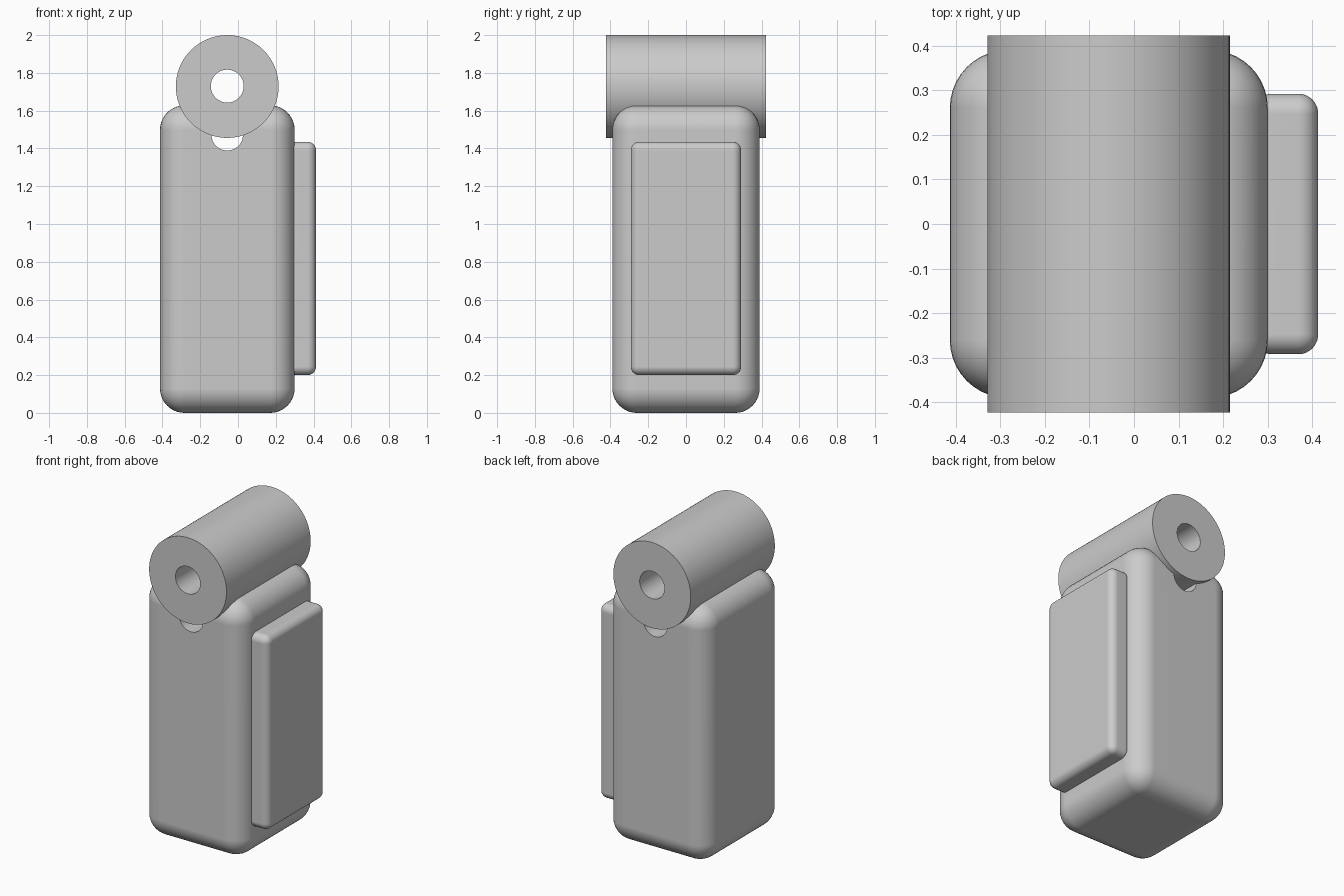
import bpy
import math

cube = bpy.data.objects.get("Cube")
if cube:
    bpy.data.objects.remove(cube, do_unlink=True)

grey = bpy.data.materials.new("plain_grey")
grey.use_nodes = True
grey.diffuse_color = (0.6, 0.6, 0.6, 1)
grey.node_tree.nodes["Principled BSDF"].inputs["Base Color"].default_value = (0.6, 0.6, 0.6, 1)


def apply_modifier(obj, kind, **settings):
    mod = obj.modifiers.new(kind.title(), kind)
    for key, value in settings.items():
        setattr(mod, key, value)
    bpy.context.view_layer.objects.active = obj
    bpy.ops.object.modifier_apply(modifier=mod.name)


def rounded_box(name, low, high, radius):
    centre = [(a + b) / 2 for a, b in zip(low, high)]
    bpy.ops.mesh.primitive_cube_add(size=1, location=centre)
    obj = bpy.context.object
    obj.name = name
    obj.scale = [b - a for a, b in zip(low, high)]
    bpy.ops.object.transform_apply(location=False, rotation=False, scale=True)
    apply_modifier(obj, "BEVEL", width=radius, segments=10)
    return obj


def rod(name, x, z, radius, length):
    # Cylinder lying along the y axis
    bpy.ops.mesh.primitive_cylinder_add(vertices=96, radius=radius, depth=length,
                                        location=(x, 0, z), rotation=(math.pi / 2, 0, 0))
    obj = bpy.context.object
    obj.name = name
    return obj


def bore(obj, x, z, radius):
    # Cut a round hole through the part from front to back
    cutter = rod("bore_cutter", x, z, radius, 2)
    cutter.hide_render = True
    apply_modifier(obj, "BOOLEAN", object=cutter, operation="DIFFERENCE", solver="EXACT")
    bpy.data.objects.remove(cutter, do_unlink=True)


def finish(obj):
    obj.data.materials.clear()
    obj.data.materials.append(grey)
    bpy.ops.object.select_all(action="DESELECT")
    obj.select_set(True)
    bpy.context.view_layer.objects.active = obj
    bpy.ops.object.shade_smooth_by_angle(angle=math.radians(30))
    weighted = obj.modifiers.new("Weighted Normal", "WEIGHTED_NORMAL")
    weighted.keep_sharp = True


axis_x = -0.057

# Tall rounded body with a round channel under the barrel
body = rounded_box("body", (-0.413, -0.39, 0), (0.3, 0.39, 1.628), 0.13)
bore(body, axis_x, 1.472, 0.083)

# Raised panel on the left side
panel = rounded_box("side_panel", (0.265, -0.292, 0.2), (0.413, 0.292, 1.435), 0.045)

# Hollow barrel across the top
barrel = rod("barrel", axis_x, 1.728, 0.272, 0.845)
bore(barrel, axis_x, 1.73, 0.087)

for part in (body, panel, barrel):
    finish(part)
